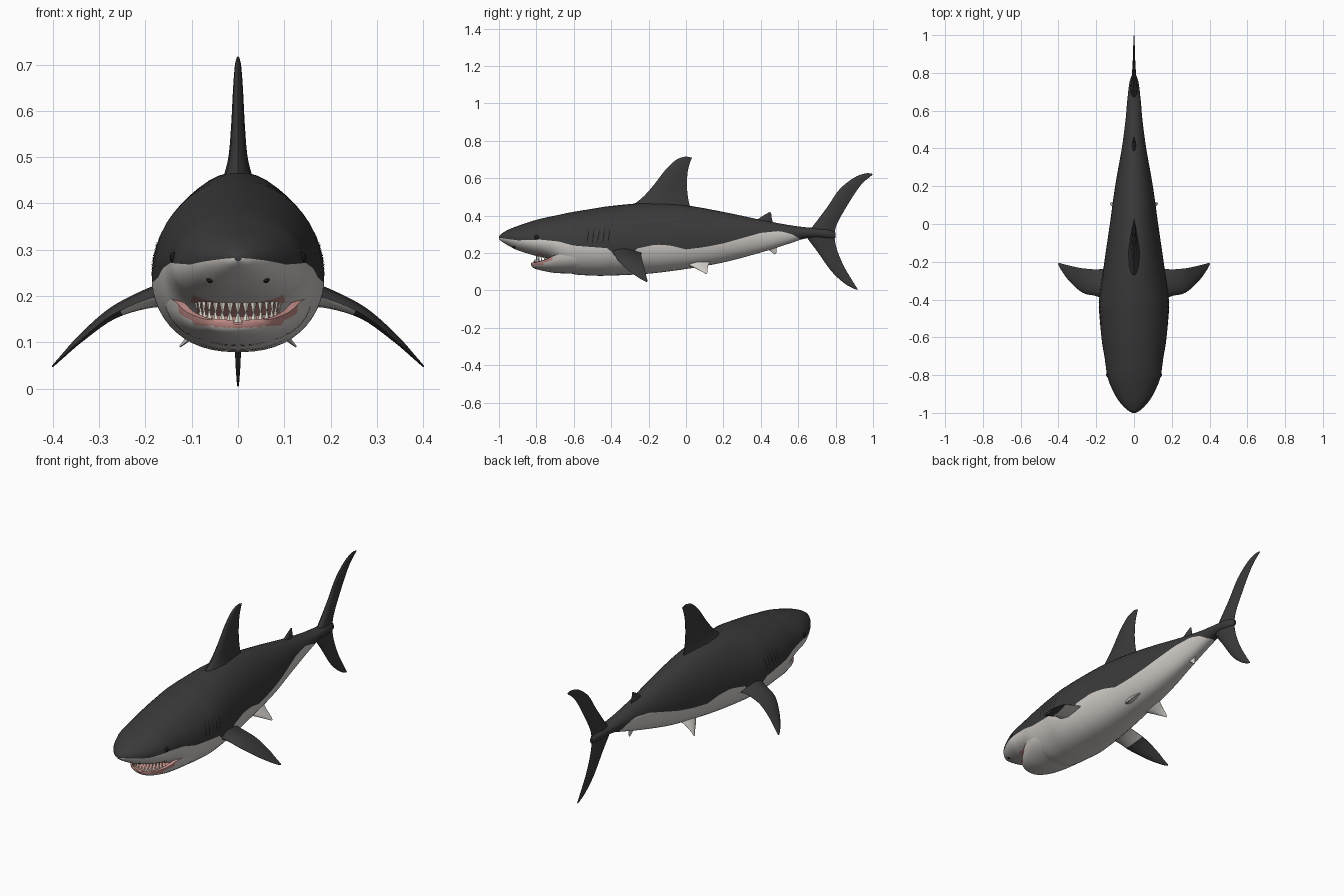
import bpy, bmesh, math
from mathutils import Vector, Matrix

if "Cube" in bpy.data.objects:
    bpy.data.objects.remove(bpy.data.objects["Cube"])


def material(name, rgb):
    m = bpy.data.materials.new(name)
    m.diffuse_color = (*rgb, 1)
    m.use_nodes = True
    m.node_tree.nodes["Principled BSDF"].inputs["Base Color"].default_value = m.diffuse_color
    return m


DARK = material("charcoal skin", (0.042, 0.042, 0.042))
PALE = material("pale belly", (0.62, 0.59, 0.56))
PINK = material("pink gum", (0.55, 0.27, 0.25))
TOOTH = material("tooth ivory", (0.72, 0.68, 0.6))
BLACK = material("eye black", (0.01, 0.01, 0.01))


def finish(bm, name, mats, angle=50):
    me = bpy.data.meshes.new(name)
    bm.to_mesh(me)
    bm.free()
    ob = bpy.data.objects.new(name, me)
    bpy.context.collection.objects.link(ob)
    for m in mats:
        me.materials.append(m)
    bpy.ops.object.select_all(action='DESELECT')
    ob.select_set(True)
    bpy.context.view_layer.objects.active = ob
    bpy.ops.object.shade_smooth_by_angle(angle=math.radians(angle))
    return ob


def spline(rows, n):
    """Catmull-Rom through rows of numbers, n steps per span."""
    out = []
    for i in range(len(rows) - 1):
        p = [rows[max(0, min(len(rows) - 1, i + k))] for k in (-1, 0, 1, 2)]
        for s in range(n):
            t = s / n
            out.append([0.5 * (2 * b + (c - a) * t + (2 * a - 5 * b + 4 * c - d) * t * t
                               + (3 * b - a - 3 * c + d) * t ** 3) for a, b, c, d in zip(*p)])
    return out + [list(rows[-1])]


def loft(rings, index=lambda k: 0):
    bm = bmesh.new()
    vs = [[bm.verts.new(p) for p in r] for r in rings]
    n = len(vs[0])
    for a, b in zip(vs, vs[1:]):
        for k in range(n):
            f = bm.faces.new((a[k], a[(k + 1) % n], b[(k + 1) % n], b[k]))
            f.material_index = index(k)
    bm.faces.new(vs[0])
    bm.faces.new(vs[-1])
    bmesh.ops.remove_doubles(bm, verts=bm.verts, dist=1e-5)
    bmesh.ops.recalc_face_normals(bm, faces=bm.faces)
    bm.normal_update()
    return bm


# Body stations: y, top, bottom, half width, height of widest point
STATIONS = [(-1, .29, .275, .008, .283), (-.985, .305, .262, .035, .283), (-.95, .325, .24, .07, .28),
            (-.9, .345, .215, .103, .275), (-.82, .372, .19, .138, .265), (-.75, .39, .172, .15, .26),
            (-.7, .4, .148, .157, .257), (-.62, .417, .092, .17, .25), (-.5, .437, .08, .182, .245),
            (-.4, .452, .08, .185, .24), (-.2, .468, .09, .157, .24), (0, .455, .115, .128, .25),
            (.2, .42, .15, .1, .265), (.4, .378, .203, .065, .29), (.55, .35, .25, .045, .305),
            (.65, .337, .28, .036, .31), (.75, .33, .278, .024, .305), (.8, .31, .28, .006, .295)]
# Height of the line between dark back and pale belly
EDGE = [(-1, .282), (-.9, .268), (-.78, .272), (-.68, .262), (-.6, .24), (-.42, .226), (-.38, .19),
        (-.3, .185), (-.26, .225), (-.16, .246), (-.08, .24), (0, .22), (.1, .232), (.2, .252),
        (.3, .28), (.4, .308), (.5, .318), (.57, .3), (.62, .268), (.9, .2)]


def lerp_table(table, y):
    for (a, za), (b, zb) in zip(table, table[1:]):
        if y <= b:
            return za + (zb - za) * (y - a) / (b - a)
    return table[-1][1]


def section_point(st, th):
    y, top, bot, w, zc = st
    c, s = max(0, math.cos(th)), math.sin(th)
    if s >= 0:
        return w * c, y, zc + (top - zc) * s
    return w * c ** .85, y, zc + (zc - bot) * s


def angle_at(st, z):
    y, top, bot, w, zc = st
    span = top - zc if z > zc else zc - bot
    return math.asin(max(-1, min(1, (z - zc) / span)))


U, L = 12, 12
body_rows = spline(STATIONS, 7)
rings = []
for st in body_rows:
    tb = angle_at(st, lerp_table(EDGE, st[0]))
    h = math.pi / 2
    ths = [h + (tb - h) * i / U for i in range(U)] + [tb + (-h - tb) * i / L for i in range(L + 1)]
    right = [section_point(st, t) for t in ths]
    rings.append(right + [(-x, y, z) for x, y, z in right[-2:0:-1]])
bm = loft(rings, lambda k: 1 if U <= k < U + 2 * L else 0)
# Palate
for f in bm.faces:
    c = f.calc_center_median()
    if -.8 < c.y < -.68 and abs(c.x) < .095 and f.normal.z < -.45:
        f.material_index = 2
finish(bm, "body", [DARK, PALE, PINK])

# Lower jaw: y, rim height, bottom, half width
JAW = [(-.828, .145, .135, .012), (-.82, .148, .124, .042), (-.8, .151, .114, .075), (-.75, .165, .102, .11),
       (-.7, .188, .094, .136), (-.62, .2, .09, .158), (-.55, .2, .088, .16)]
rings = []
for y, rim, bot, w in spline(JAW, 4):
    arc = [(w * math.cos(a) if 0 < i < 16 else w * (1 - i / 8), y, rim - (rim - bot) * math.sin(a) ** .9 if 0 < i < 16 else rim)
           for i, a in ((i, math.pi * i / 16) for i in range(17))]
    d = min(.025, (rim - bot) * .6)
    inner = [(-.88 * w, y, rim + .002), (-.7 * w, y, rim - d), (0, y, rim - d * 1.1),
             (.7 * w, y, rim - d), (.88 * w, y, rim + .002)]
    rings.append(arc + inner)
bm = loft(rings, lambda k: 1 if k >= 16 else 0)
for f in bm.faces:  # pink lip along the rim
    c = f.calc_center_median()
    if c.y < -.72 and c.z > lerp_table([(-.83, .13), (-.75, .145), (-.7, .18)], c.y):
        f.material_index = 1
finish(bm, "lower_jaw", [PALE, PINK])


# Teeth rows
def teeth(name, count, half, y0, y1, z0, z1, length, down):
    bm = bmesh.new()
    for i in range(count):
        u = -1 + 2 * (i + .5) / count
        x, y, z = half * math.sin(u * 1.35), y0 + (y1 - y0) * u * u, z0 + (z1 - z0) * u * u
        flip = Matrix.Rotation(math.pi if down else 0, 4, 'X')
        spin = Matrix.Rotation(u * 1.1, 4, 'Z')
        m = Matrix.Translation((x, y, z)) @ spin @ flip @ Matrix.Diagonal((1, .5, 1, 1))
        bmesh.ops.create_cone(bm, cap_ends=True, segments=4, radius1=.009, radius2=0, depth=length, matrix=m)
    finish(bm, name, [TOOTH], 20)


teeth("upper_teeth", 15, .095, -.80, -.735, .175, .184, .04, True)
teeth("lower_teeth", 13, .085, -.812, -.745, .156, .168, .026, False)

# Fins
PROFILE = [(0, 0), (.05, .45), (.18, .85), (.42, 1), (.72, .6), (1, .05)]


def fin(name, sections, axis, base=DARK, under=None, mirror=False):
    axis = Vector(axis).normalized()
    rows = spline([(*a, *b, t) for a, b, t in sections], 5)
    for side in ((1, -1) if mirror else (1,)):
        rings = []
        for r in rows:
            le, te, t = Vector(r[:3]), Vector(r[3:6]), max(r[6], .001)
            loop = [le.lerp(te, f) + axis * t * h for f, h in PROFILE]
            loop += [le.lerp(te, f) - axis * t * h for f, h in PROFILE[:0:-1]]
            rings.append([(p.x * side, p.y, p.z) for p in loop])
        bm = loft(rings)
        if under:
            mat, limit = under
            for f in bm.faces:
                if f.normal.z < 0 and abs(f.calc_center_median().x) < limit:
                    f.material_index = 1
        label = name if not mirror else ("right_" if side < 0 else "left_") + name
        finish(bm, label, [base] + ([under[0]] if under else []))


def flat(*rows):
    return [((0, a, b), (0, c, d), t) for a, b, c, d, t in rows]


X = (1, 0, 0)
fin("dorsal_fin", flat((-.31, .44, .03, .42, .04), (-.235, .495, .012, .49, .022), (-.17, .567, .005, .565, .015),
                       (-.11, .645, .01, .64, .011), (-.05, .70, .024, .69, .007), (.0, .717, .033, .71, .003)), X)
fin("tail_fin", flat((.90, .008, .92, .004, .002), (.85, .036, .885, .06, .005), (.78, .10, .842, .134, .008),
                     (.706, .203, .807, .22, .013), (.64, .30, .795, .285, .02), (.675, .34, .805, .35, .018),
                     (.754, .444, .856, .444, .011), (.82, .54, .91, .53, .007), (.90, .604, .945, .575, .005),
                     (.96, .626, .98, .605, .003), (.992, .625, 1, .62, .002)), X)
fin("second_dorsal_fin", flat((.36, .36, .47, .35, .014), (.40, .392, .46, .38, .008),
                              (.445, .419, .455, .415, .003)), X)
fin("anal_fin", flat((.40, .24, .49, .25, .012), (.445, .215, .485, .225, .007),
                     (.474, .193, .482, .196, .003)), X, PALE)
fin("pectoral_fin", [((.13, -.43, .205), (.13, -.23, .2), .035), ((.19, -.385, .195), (.19, -.24, .195), .022),
                     ((.27, -.365, .160), (.27, -.235, .168), .013), ((.34, -.305, .105), (.335, -.222, .118), .008),
                     ((.385, -.245, .063), (.375, -.212, .075), .004), ((.402, -.212, .047), (.398, -.205, .05), .002)],
    (.45, 0, .9), DARK, (PALE, .255), True)
fin("pelvic_fin", [((.055, -.01, .15), (.055, .13, .16), .018), ((.09, .045, .122), (.09, .118, .13), .009),
                   ((.115, .09, .098), (.115, .115, .105), .004), ((.126, .105, .09), (.125, .113, .091), .002)],
    (.5, 0, .85), PALE, None, True)


# Eyes, nostrils and gill slits sit on the body surface
def station(y):
    return min(body_rows, key=lambda s: abs(s[0] - y))


for side, label in ((1, "left"), (-1, "right")):
    for part, y, z, r in (("eye", -.8, .283, .013), ("nostril", -.915, .235, .007)):
        st = station(y)
        p = section_point(st, angle_at(st, z))
        bm = bmesh.new()
        bmesh.ops.create_uvsphere(bm, u_segments=16, v_segments=10, radius=r,
                                  matrix=Matrix.Translation(((p[0] - r * .5) * side, p[1], p[2])))
        finish(bm, label + "_" + part, [BLACK])
    bm = bmesh.new()
    for g in range(5):
        y = -.53 + g * .028
        prev = None
        for i in range(9):
            t = i / 8
            z = .25 + .085 * t
            wid = .0025 * math.sin(math.pi * t) + .0003
            pair = []
            for yy in (y + .012 * t - wid, y + .012 * t + wid):
                j = max(k for k, s in enumerate(body_rows) if s[0] <= yy)
                a, b = body_rows[j], body_rows[j + 1]
                q = (yy - a[0]) / (b[0] - a[0])
                st = [m + (n - m) * q for m, n in zip(a, b)]
                x = section_point(st, angle_at(st, z))[0] + .002
                pair.append(bm.verts.new((x * side, yy, z)))
            if prev:
                order = (prev[0], prev[1], pair[1], pair[0])
                bm.faces.new(order if side > 0 else order[::-1])
            prev = pair
    finish(bm, label + "_gill_slits", [BLACK])
